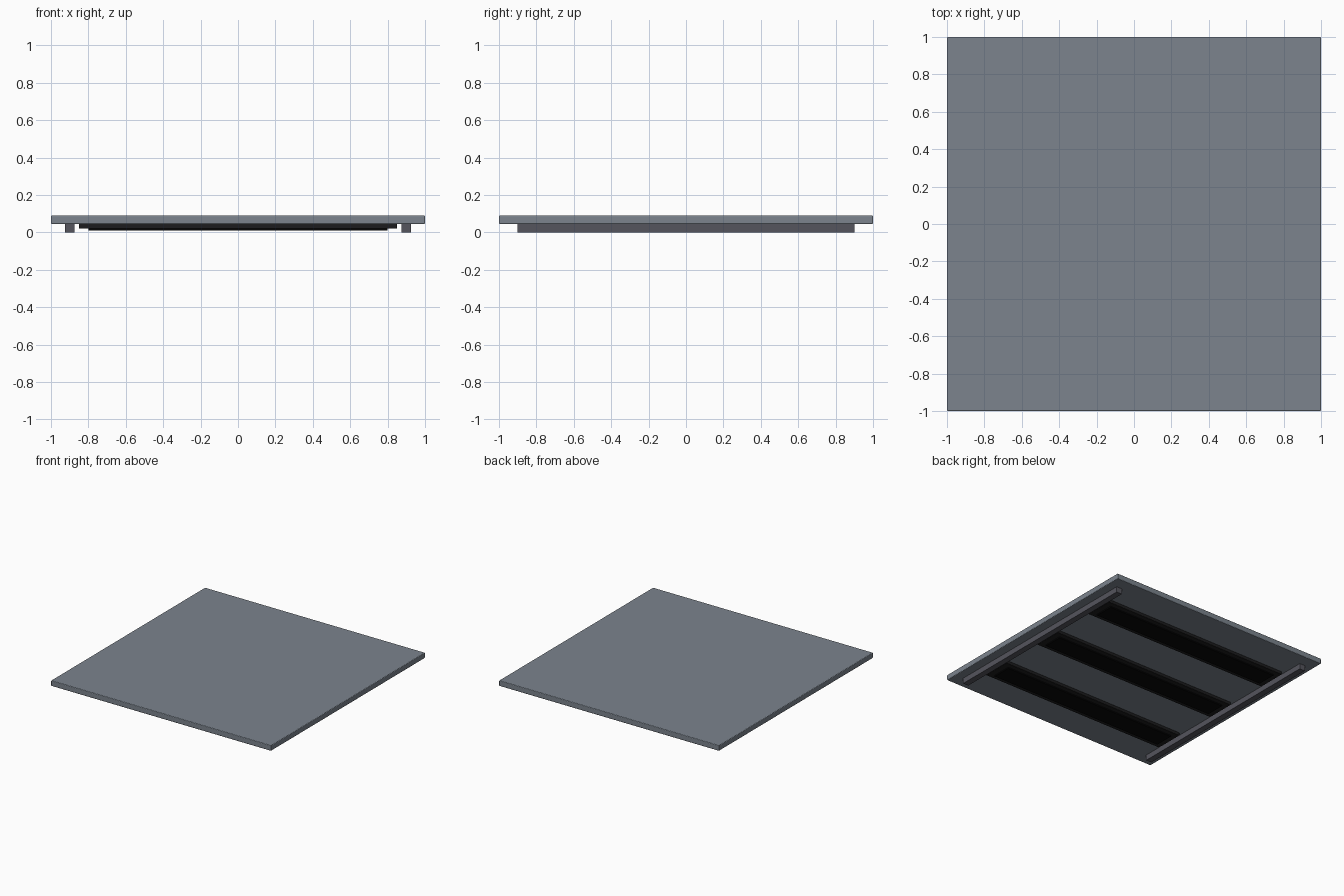
import bpy

if "Cube" in bpy.data.objects:
    bpy.data.objects.remove(bpy.data.objects["Cube"])


def material(name, rgb):
    m = bpy.data.materials.new(name)
    m.diffuse_color = (*rgb, 1)
    m.use_nodes = True
    m.node_tree.nodes["Principled BSDF"].inputs["Base Color"].default_value = m.diffuse_color
    return m


def box(name, lo, hi, mat, bevel=0.0):
    """Axis-aligned box between two corners, optionally with rounded edges."""
    bpy.ops.mesh.primitive_cube_add(size=1, location=[(a + b) / 2 for a, b in zip(lo, hi)])
    ob = bpy.context.object
    ob.name = name
    ob.scale = [b - a for a, b in zip(lo, hi)]
    bpy.ops.object.transform_apply(location=False, rotation=False, scale=True)
    ob.data.materials.append(mat)
    if bevel:
        mod = ob.modifiers.new("edge_round", "BEVEL")
        mod.width = bevel
        mod.segments = 3
    return ob


panel_grey = material("panel_grey", (0.20, 0.23, 0.27))
rail_grey = material("rail_grey", (0.09, 0.09, 0.11))
strip_dark = material("strip_dark", (0.012, 0.012, 0.013))
strip_black = material("strip_black", (0.002, 0.002, 0.002))

# Main flat panel
box("panel", (-1, -1, 0.045), (1, 1, 0.09), panel_grey, 0.005)

# Side rails under the left and right edges
for side, x in (("left", -0.9), ("right", 0.9)):
    box(side + "_rail", (x - 0.025, -0.9, 0), (x + 0.025, 0.9, 0.046), rail_grey)

# Three stepped pads across the underside
for i, y in enumerate((-0.6, 0, 0.6)):
    box(f"pad_base_{i}", (-0.85, y - 0.12, 0.02), (0.85, y + 0.12, 0.046), strip_dark, 0.004)
    box(f"pad_face_{i}", (-0.8, y - 0.08, 0.01), (0.8, y + 0.08, 0.021), strip_black, 0.002)
